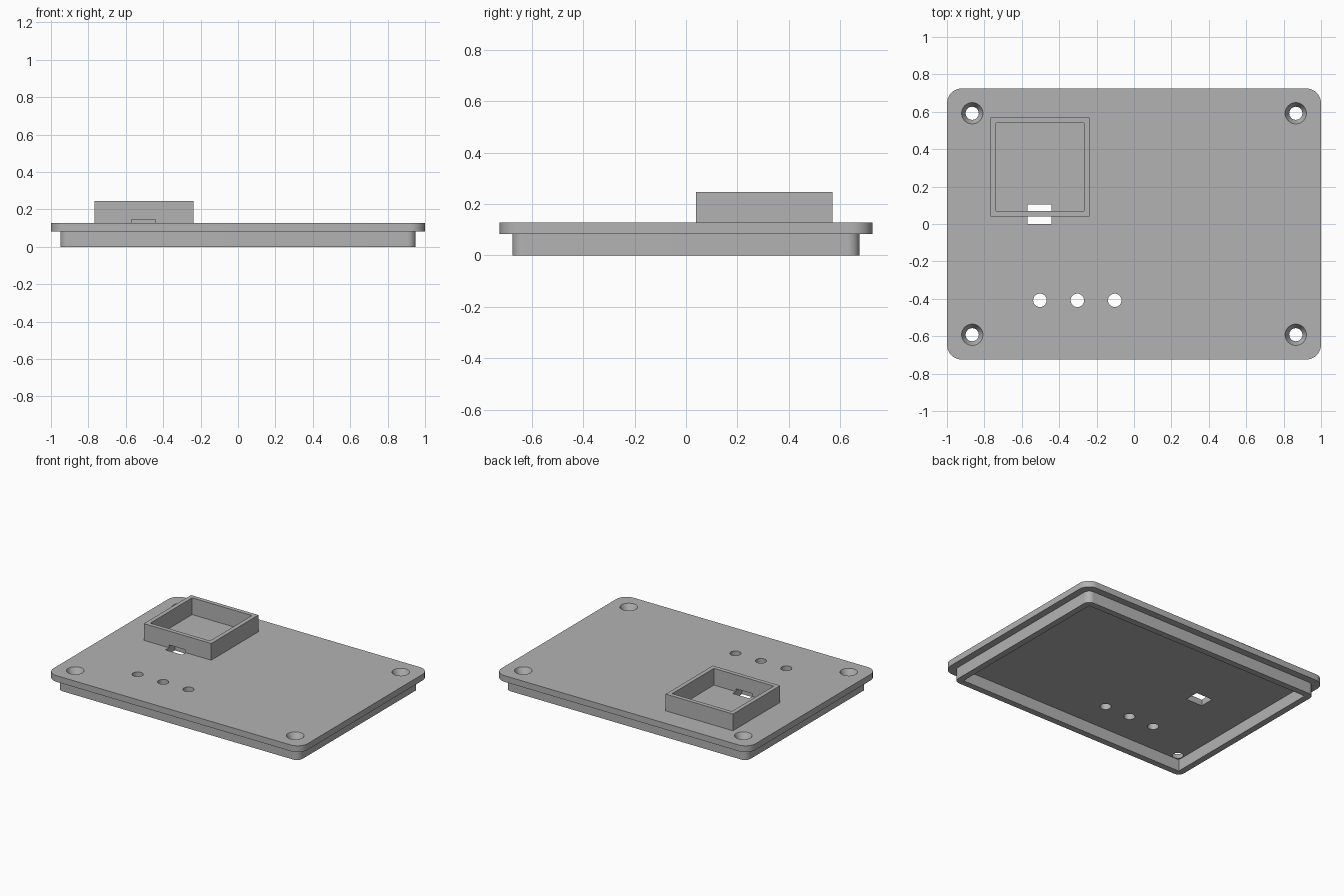
import bpy, bmesh, math

cube = bpy.data.objects.get("Cube")
if cube:
    bpy.data.objects.remove(cube, do_unlink=True)

grey = bpy.data.materials.new("plain grey")
grey.use_nodes = True
colour = (0.45, 0.45, 0.45, 1)
grey.diffuse_color = colour
grey.node_tree.nodes["Principled BSDF"].inputs["Base Color"].default_value = colour

PLATE_BOTTOM, PLATE_TOP, BOX_TOP = 0.083, 0.127, 0.246


def make_object(name, bm):
    bmesh.ops.recalc_face_normals(bm, faces=bm.faces)
    mesh = bpy.data.meshes.new(name)
    bm.to_mesh(mesh)
    bm.free()
    mesh.materials.append(grey)
    obj = bpy.data.objects.new(name, mesh)
    bpy.context.collection.objects.link(obj)
    return obj


def slab(name, centre, size, z0, z1, radius=0.0):
    """Upright block with optionally rounded vertical corners."""
    bm = bmesh.new()
    bmesh.ops.create_cube(bm, size=1)
    for v in bm.verts:
        v.co.x = centre[0] + v.co.x * size[0]
        v.co.y = centre[1] + v.co.y * size[1]
        v.co.z = z1 if v.co.z > 0 else z0
    if radius:
        upright = [e for e in bm.edges if abs(e.verts[0].co.z - e.verts[1].co.z) > 0.01]
        bmesh.ops.bevel(bm, geom=upright, offset=radius, segments=10, profile=0.5,
                        affect='EDGES')
    return make_object(name, bm)


def cone(name, x, y, z0, z1, r0, r1):
    bm = bmesh.new()
    bmesh.ops.create_cone(bm, cap_ends=True, segments=40, radius1=r0, radius2=r1,
                          depth=z1 - z0)
    bmesh.ops.translate(bm, verts=bm.verts, vec=(x, y, (z0 + z1) / 2))
    return make_object(name, bm)


def combine(obj, others, operation):
    """Apply booleans with the helpers, then remove them."""
    for other in others:
        mod = obj.modifiers.new("boolean", 'BOOLEAN')
        mod.operation, mod.solver, mod.object = operation, 'EXACT', other
    depsgraph = bpy.context.evaluated_depsgraph_get()
    result = bpy.data.meshes.new_from_object(obj.evaluated_get(depsgraph))
    obj.modifiers.clear()
    obj.data = result
    for other in others:
        bpy.data.objects.remove(other, do_unlink=True)


# Main parts: flat lid, fitting rim below, square holder on top
lid = slab("lid_plate", (0, 0), (2, 1.45), PLATE_BOTTOM, PLATE_TOP, 0.08)
rim = slab("fitting_rim", (0, 0), (1.9, 1.35), 0, PLATE_BOTTOM, 0.045)
combine(rim, [slab("rim_cutter", (0, 0), (1.81, 1.26), -0.1, 0.2)], 'DIFFERENCE')

holder_centre = (-0.503, 0.304)
holder = slab("square_holder", holder_centre, (0.53, 0.53), PLATE_TOP, BOX_TOP)
combine(holder, [slab("holder_cutter", holder_centre, (0.47, 0.47), 0, 0.4)], 'DIFFERENCE')

# Countersunk screw holes in the corners
cutters = []
extra = 0.01
slope = (0.057 - 0.035) / (PLATE_TOP - PLATE_BOTTOM)
for sx in (-1, 1):
    for sy in (-1, 1):
        cutters.append(cone("screw_cutter", sx * 0.865, sy * 0.592,
                            PLATE_BOTTOM - extra, PLATE_TOP + extra,
                            0.035 - slope * extra, 0.057 + slope * extra))

# Row of three round holes
for i in range(3):
    cutters.append(cone("round_cutter", -0.503 + 0.2 * i, -0.408, 0, 0.3, 0.036, 0.036))

# Cable slot through the plate and the foot of the holder wall
slot = ((-0.505, 0.052), (0.13, 0.104))
cutters.append(slab("slot_cutter", *slot, 0, 0.147))
combine(lid, cutters, 'DIFFERENCE')
combine(holder, [slab("notch_cutter", *slot, 0, 0.147)], 'DIFFERENCE')

# Smooth the rounded corners and holes, keep edges crisp
bpy.ops.object.select_all(action='DESELECT')
for obj in (lid, rim, holder):
    obj.select_set(True)
    bpy.context.view_layer.objects.active = obj
bpy.ops.object.shade_smooth_by_angle(angle=math.radians(30))
